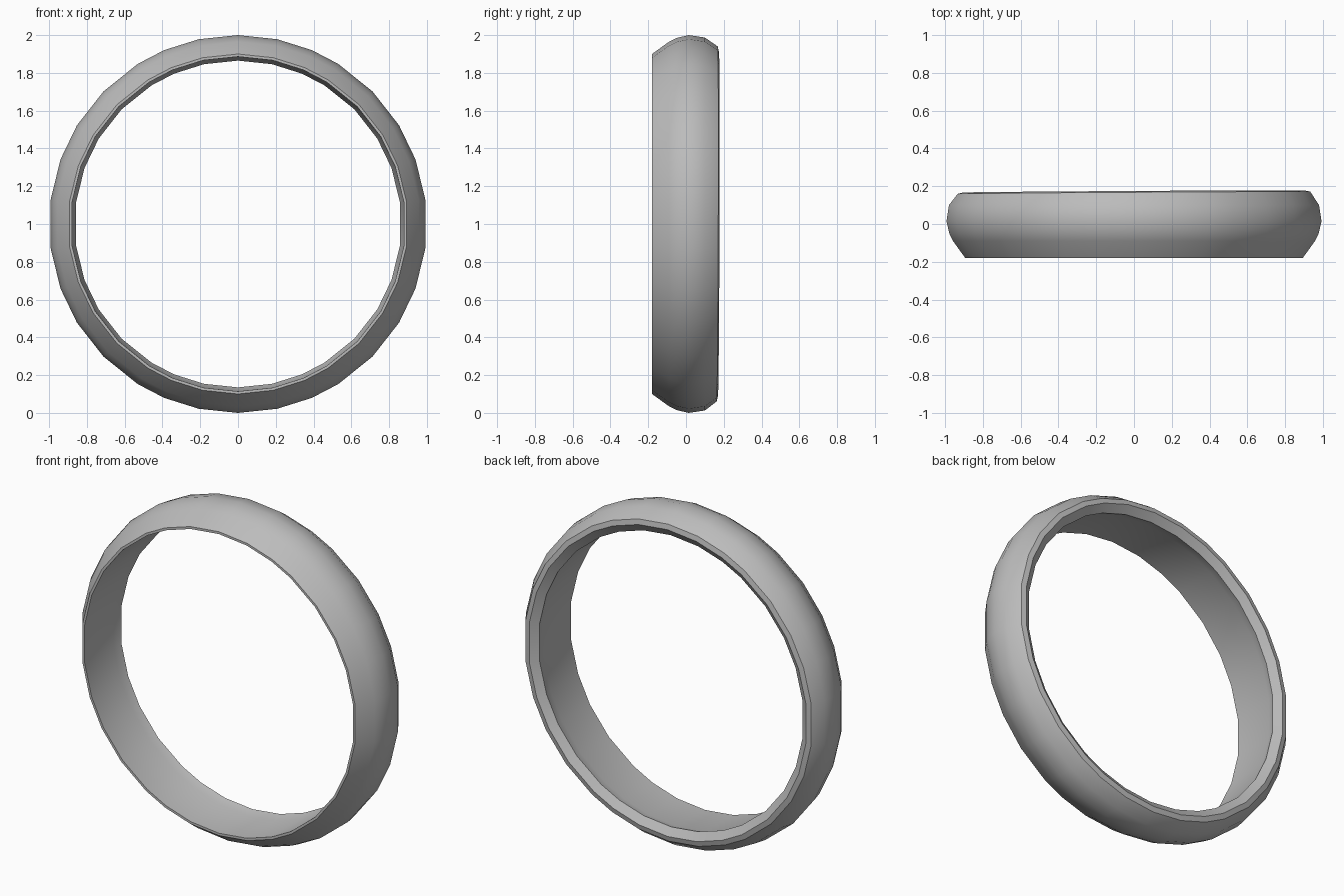
import bpy, bmesh, math

cube = bpy.data.objects.get("Cube")
if cube:
    bpy.data.objects.remove(cube, do_unlink=True)

# Uneven segment angles of one quadrant, mirrored to the full circle
quarter = [7.5, 20, 31.5, 44.6, 58, 67, 78]
half = quarter + [90] + [180 - a for a in reversed(quarter)]
angles = [math.radians(a) for a in half + [a + 180 for a in half]]

# Closed cross-section as (radius, depth): rounded outside, inner lip at the back
section = [(0.90, -0.18), (0.965, -0.09), (0.985, -0.05), (1.0, 0.015),
           (0.987, 0.10), (0.94, 0.165), (0.91, 0.172), (0.865, 0.14),
           (0.882, 0.085), (0.886, -0.18)]

# Band swept round the y axis, its back edge leaning slightly
bm = bmesh.new()
rings = []
for a in angles:
    ring = []
    for r, y in section:
        x, z = r * math.cos(a), r * math.sin(a)
        lean = 0.006 * (x + 0.5 * z) if y > 0.13 else 0
        ring.append(bm.verts.new((x, y + lean, z + 1)))
    rings.append(ring)
for i, ring in enumerate(rings):
    following = rings[(i + 1) % len(rings)]
    for j in range(len(section)):
        k = (j + 1) % len(section)
        bm.faces.new((ring[j], ring[k], following[k], following[j]))
bmesh.ops.recalc_face_normals(bm, faces=bm.faces)
mesh = bpy.data.meshes.new("ring_band")
bm.to_mesh(mesh)
bm.free()
band = bpy.data.objects.new("ring_band", mesh)
bpy.context.collection.objects.link(band)

# Plain grey material
grey = bpy.data.materials.new("plain_grey")
grey.use_nodes = True
color = (0.5, 0.5, 0.5, 1)
grey.diffuse_color = color
grey.node_tree.nodes["Principled BSDF"].inputs["Base Color"].default_value = color
mesh.materials.append(grey)

# Smooth surface with crisp rims
bpy.ops.object.select_all(action="DESELECT")
band.select_set(True)
bpy.context.view_layer.objects.active = band
bpy.ops.object.shade_smooth_by_angle(angle=math.radians(35))
